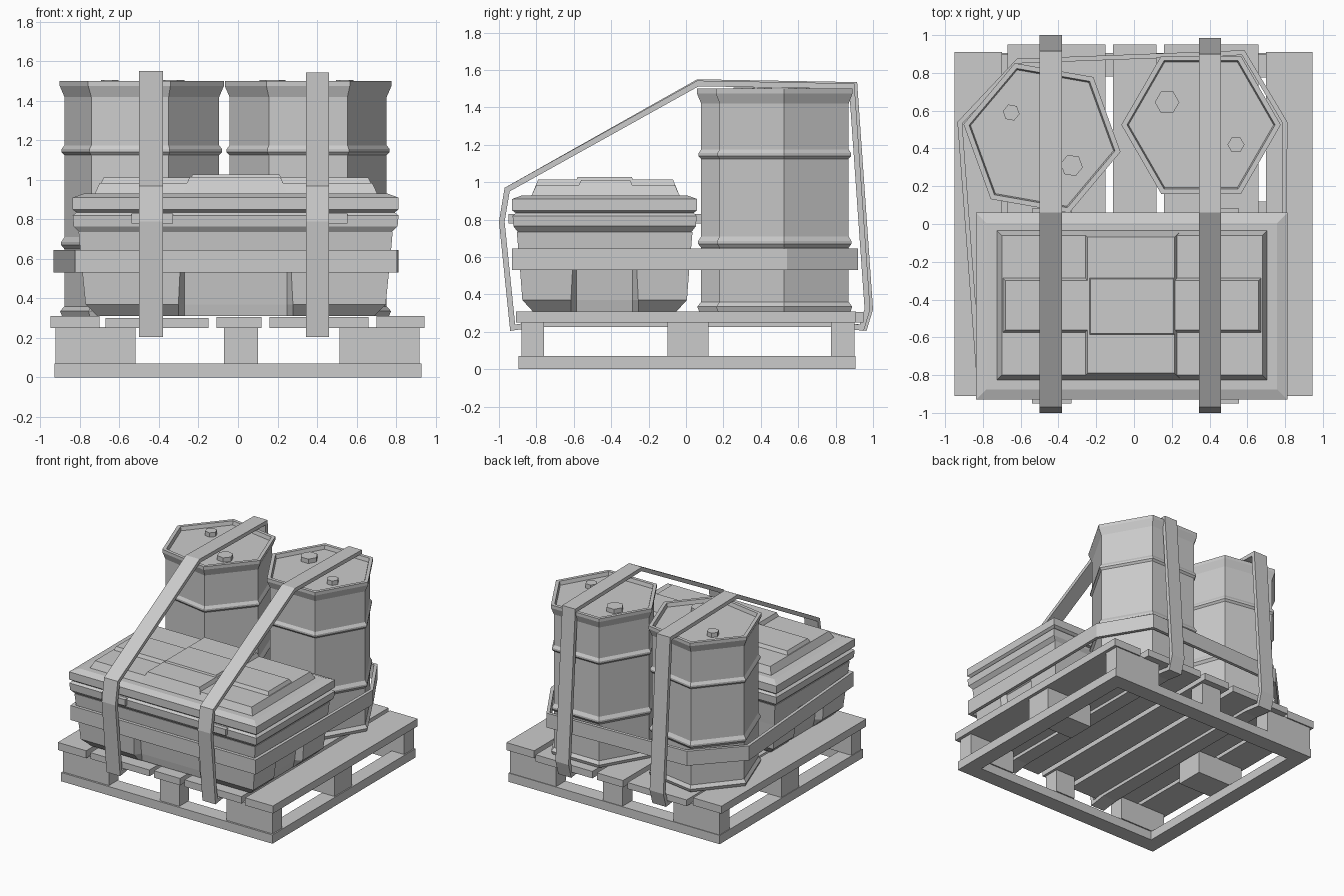
import bpy, bmesh
from math import sin, cos, pi, radians
from mathutils import Vector

if "Cube" in bpy.data.objects:
    bpy.data.objects.remove(bpy.data.objects["Cube"])


def loft(name, rings, closed=False):
    """Skin equal-length rings; cap the ends unless the skin closes on itself."""
    bm = bmesh.new()
    vs = [[bm.verts.new(p) for p in r] for r in rings]
    n = len(vs[0])
    for k in range(len(vs) if closed else len(vs) - 1):
        a, b = vs[k], vs[(k + 1) % len(vs)]
        for i in range(n):
            j = (i + 1) % n
            bm.faces.new((a[i], a[j], b[j], b[i]))
    if not closed:
        bm.faces.new(vs[0])
        bm.faces.new(vs[-1])
    bmesh.ops.recalc_face_normals(bm, faces=bm.faces)
    me = bpy.data.meshes.new(name)
    bm.to_mesh(me)
    bm.free()
    ob = bpy.data.objects.new(name, me)
    bpy.context.collection.objects.link(ob)
    return ob


def rect(cx, cy, hx, hy, z):
    return [(cx - hx, cy - hy, z), (cx + hx, cy - hy, z),
            (cx + hx, cy + hy, z), (cx - hx, cy + hy, z)]


def box(name, x0, x1, y0, y1, z0, z1, taper=0.0):
    c = ((x0 + x1) / 2, (y0 + y1) / 2)
    hx, hy = (x1 - x0) / 2, (y1 - y0) / 2
    return loft(name, [rect(*c, hx, hy, z0), rect(*c, hx - taper, hy - taper, z1)])


def inset(path, t):
    """Mitred inward offset of a counter-clockwise closed 2D path."""
    pts = [Vector(p) for p in path]
    out = []
    for i, p in enumerate(pts):
        d1 = (p - pts[i - 1]).normalized()
        d2 = (pts[(i + 1) % len(pts)] - p).normalized()
        n1, n2 = Vector((-d1.y, d1.x)), Vector((-d2.y, d2.x))
        m = (n1 + n2).normalized()
        out.append(p + m * t / max(m.dot(n1), 0.5))
    return out


def strap(name, path, lo, hi, t, place):
    """Closed flat band along a 2D path, extruded from lo to hi."""
    inner = inset(path, t)
    loft(name, [[place(p[0], p[1], w) for p in pts] for pts, w in
                ((path, lo), (path, hi), (inner, hi), (inner, lo))], closed=True)


# Pallet: bottom frame, blocks and top boards
for s, n in ((-1, "left"), (1, "right")):
    box("pallet_runner_" + n, *sorted((s * 0.93, s * 0.81)), -0.895, 0.905, 0, 0.07)
box("pallet_runner_front", -0.81, 0.81, -0.895, -0.77, 0, 0.07)
box("pallet_runner_back", -0.81, 0.81, 0.78, 0.905, 0, 0.07)
for y0, y1 in ((-0.88, -0.76), (-0.10, 0.12), (0.775, 0.90)):
    for x0, x1 in ((-0.925, -0.52), (-0.07, 0.10), (0.515, 0.92)):
        if y0 == -0.10 and x0 == -0.07:
            continue
        box("pallet_block", x0, x1, y0, y1, 0.07, 0.255)
for x0, x1, y0, y1, z in ((-0.95, -0.70, -0.91, 0.91, 0.31), (-0.67, -0.15, -0.90, 0.95, 0.30),
                          (-0.11, 0.12, -0.90, 0.95, 0.305), (0.16, 0.66, -0.90, 0.95, 0.305),
                          (0.70, 0.945, -0.91, 0.91, 0.31)):
    box("pallet_board", x0, x1, y0, y1, 0.25, z)

# Crate: body with a recess in the middle of each side, stepped lip and lid
CX, CY = -0.012, -0.435


def crate_ring(z, hx, hy, d, g):
    a, b = 0.26 + g, 0.15 + g
    pts = [(-hx, -hy), (-a, -hy), (-a + g, -hy + d), (a - g, -hy + d), (a, -hy),
           (hx, -hy), (hx, -b), (hx - d, -b + g), (hx - d, b - g), (hx, b)]
    pts += [(-x, -y) for x, y in pts]
    return [(CX + x, CY + y, z) for x, y in pts]


loft("crate_body", [crate_ring(*l) for l in (
    (0.31, 0.70, 0.385, 0.005, 0.03), (0.37, 0.76, 0.44, 0.05, 0.03),
    (0.57, 0.78, 0.455, 0.045, 0.02), (0.60, 0.783, 0.458, 0, 0.01),
    (0.735, 0.795, 0.47, 0, 0.01))])
loft("crate_lid", [rect(CX, CY, hx, hy, z) for z, hx, hy in (
    (0.735, 0.79, 0.465), (0.765, 0.82, 0.488), (0.82, 0.825, 0.492), (0.835, 0.805, 0.475),
    (0.85, 0.825, 0.495), (0.91, 0.825, 0.495), (0.93, 0.77, 0.44))])
box("crate_lid_panel", -0.73, 0.71, -0.83, -0.03, 0.92, 0.985, 0.03)
box("crate_lid_rib_cross", -0.72, 0.70, -0.60, -0.26, 0.93, 1.012, 0.04)
box("crate_lid_rib_long", -0.28, 0.25, -0.825, -0.035, 0.93, 1.015, 0.035)
box("crate_lid_centre", -0.25, 0.23, -0.60, -0.27, 0.98, 1.028, 0.02)
for x in (-0.435, 0.45):
    box("crate_clasp_front", x - 0.105, x + 0.105, -0.95, -0.90, 0.78, 0.83)
    box("crate_clasp_back", x - 0.105, x + 0.105, 0.03, 0.082, 0.78, 0.83)


# Six-sided drums with ribs, sunken tops and bungs
def hexagon(cx, cy, r, z, turn=0):
    return [(cx + r * cos(turn + i * pi / 3), cy + r * sin(turn + i * pi / 3), z)
            for i in range(6)]


PROFILE = ((0.41, 0.31), (0.42, 0.335), (0.398, 0.36), (0.398, 0.65), (0.415, 0.67),
           (0.415, 0.685), (0.398, 0.71), (0.398, 1.125), (0.413, 1.14), (0.413, 1.155),
           (0.398, 1.175), (0.398, 1.42), (0.422, 1.475), (0.422, 1.50), (0.392, 1.50),
           (0.384, 1.47))
for name, cx, cy, deg, bungs in (
        ("left_drum", -0.487, 0.455, -10, ((-0.65, 0.59, 0.045), (-0.33, 0.31, 0.06))),
        ("right_drum", 0.355, 0.525, 0, ((0.175, 0.645, 0.065), (0.54, 0.42, 0.045)))):
    loft(name, [hexagon(cx, cy, r, z, radians(deg)) for r, z in PROFILE])
    for bx, by, r in bungs:
        loft(name + "_bung", [hexagon(bx, by, r, z, radians(deg)) for z in (1.46, 1.505)])

# Horizontal strap around crate and drums
strap("belt_strap", [(-0.825, -0.93), (0.805, -0.93), (0.812, 0.54), (0.585, 0.92),
                     (-0.62, 0.875), (-0.935, 0.54)], 0.53, 0.645, 0.025,
      lambda x, y, z: (x, y, z))

# Two straps over the load and under the top boards
for name, x0, x1, back, top in (("left_strap", -0.50, -0.38, 1.0, 1.55),
                                ("right_strap", 0.345, 0.46, 0.985, 1.543)):
    path = [(-0.94, 0.205), (-0.80, 0.225), (0.80, 0.225), (back - 0.035, 0.205),
            (back, 0.32), (back - 0.085, top - 0.015), (0.06, top),
            (-0.97, 0.97), (-1.0, 0.79)]
    strap(name, path, x0, x1, 0.03, lambda y, z, x: (x, y, z))
